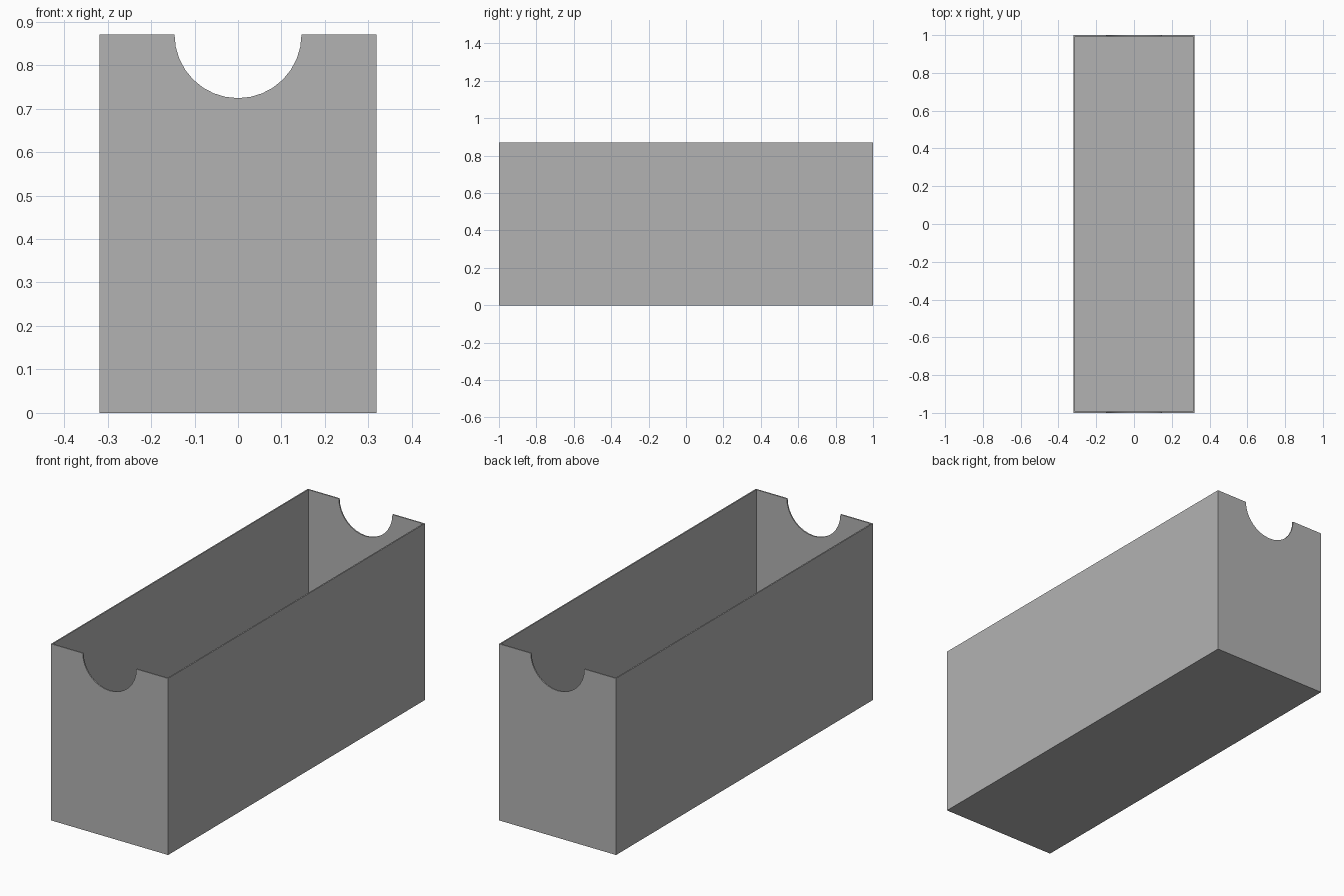
import bpy
import bmesh
from math import radians
from mathutils import Matrix

WIDTH, LENGTH, HEIGHT = 0.638, 2.0, 0.87
WALL = 0.009
NOTCH_RADIUS = 0.146

default = bpy.data.objects.get("Cube")
if default:
    bpy.data.objects.remove(default, do_unlink=True)

grey = bpy.data.materials.new("plain grey")
grey.use_nodes = True
colour = (0.45, 0.45, 0.45, 1)
grey.diffuse_color = colour
grey.node_tree.nodes["Principled BSDF"].inputs["Base Color"].default_value = colour


def make_object(name, bm):
    mesh = bpy.data.meshes.new(name)
    bm.to_mesh(mesh)
    bm.free()
    mesh.materials.append(grey)
    obj = bpy.data.objects.new(name, mesh)
    bpy.context.collection.objects.link(obj)
    return obj


# Open box: inset the top face by the wall thickness and sink it to the floor
bm = bmesh.new()
bmesh.ops.create_cube(bm, size=1, matrix=Matrix.Translation((0, 0, HEIGHT / 2))
                      @ Matrix.Diagonal((WIDTH, LENGTH, HEIGHT, 1)))
top = max(bm.faces, key=lambda f: f.calc_center_median().z)
bmesh.ops.inset_region(bm, faces=[top], thickness=WALL)
inner = bmesh.ops.extrude_discrete_faces(bm, faces=[top])["faces"][0]
bmesh.ops.translate(bm, verts=inner.verts, vec=(0, 0, WALL - HEIGHT))
bmesh.ops.recalc_face_normals(bm, faces=bm.faces)
box = make_object("open_box", bm)

# Round handle notches: one long cylinder cuts both end walls
bm = bmesh.new()
bmesh.ops.create_cone(bm, cap_ends=True, segments=32, radius1=NOTCH_RADIUS,
                      radius2=NOTCH_RADIUS, depth=LENGTH * 1.2,
                      matrix=Matrix.Translation((0, 0, HEIGHT))
                      @ Matrix.Rotation(radians(90), 4, "X"))
cutter = make_object("notch_cutter", bm)
cutter.hide_render = True

cut = box.modifiers.new("notches", "BOOLEAN")
cut.operation = "DIFFERENCE"
cut.solver = "EXACT"
cut.object = cutter
bpy.context.view_layer.objects.active = box
box.select_set(True)
bpy.ops.object.modifier_apply(modifier=cut.name)
bpy.data.objects.remove(cutter, do_unlink=True)

# Smooth the notch curves while keeping the box edges sharp
bpy.ops.object.shade_smooth_by_angle(angle=radians(30))
